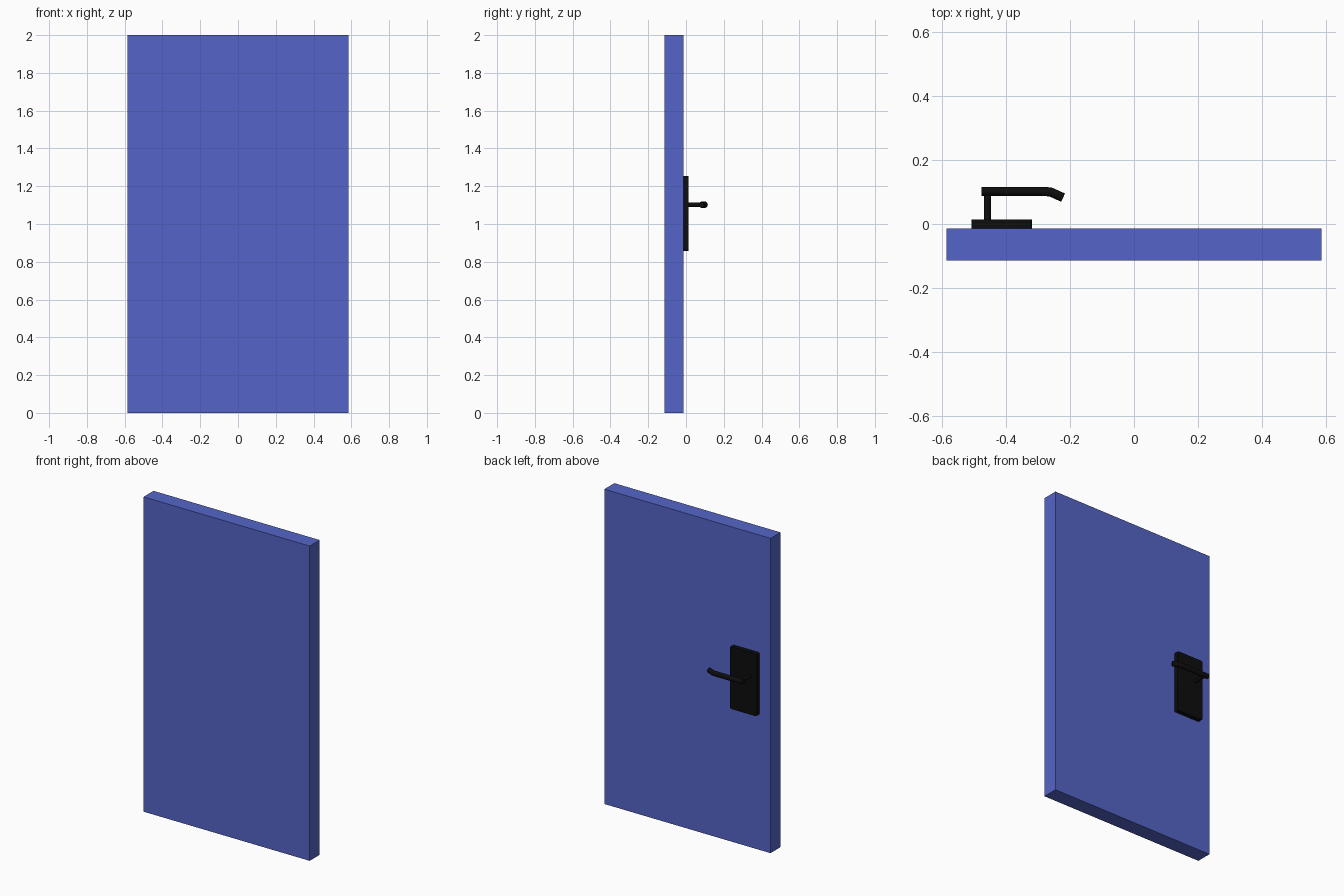
import bpy, bmesh, math
from mathutils import Vector

if "Cube" in bpy.data.objects:
    bpy.data.objects.remove(bpy.data.objects["Cube"])


def material(name, color):
    mat = bpy.data.materials.new(name)
    mat.diffuse_color = (*color, 1)
    mat.use_nodes = True
    mat.node_tree.nodes["Principled BSDF"].inputs["Base Color"].default_value = mat.diffuse_color
    return mat


def add_object(name, bm, mat, smooth=False):
    bmesh.ops.recalc_face_normals(bm, faces=bm.faces)
    mesh = bpy.data.meshes.new(name)
    bm.to_mesh(mesh)
    bm.free()
    mesh.materials.append(mat)
    obj = bpy.data.objects.new(name, mesh)
    bpy.context.collection.objects.link(obj)
    if smooth:
        bpy.ops.object.select_all(action='DESELECT')
        obj.select_set(True)
        bpy.context.view_layer.objects.active = obj
        bpy.ops.object.shade_smooth_by_angle(angle=math.radians(35))
    return obj


def box(name, lo, hi, mat, corner=0.0):
    """Box between two corners, optionally rounding the edges that run along y."""
    bm = bmesh.new()
    bmesh.ops.create_cube(bm, size=1)
    lo, hi = Vector(lo), Vector(hi)
    for v in bm.verts:
        v.co = (lo + hi) / 2 + v.co * (hi - lo)
    if corner:
        edges = [e for e in bm.edges
                 if abs(e.verts[0].co.y - e.verts[1].co.y) > 1e-4]
        bmesh.ops.bevel(bm, geom=edges, offset=corner, segments=4,
                        profile=0.5, affect='EDGES')
    return add_object(name, bm, mat, smooth=corner > 0)


def rod(name, path, width, height, z, mat, sides=20):
    """Sweep an oval along a flat path of (x, y) points, mitred at the bends."""
    pts = [Vector(p) for p in path]
    dirs = [(b - a).normalized() for a, b in zip(pts, pts[1:])]
    bm = bmesh.new()
    rings = []
    for i, p in enumerate(pts):
        d0, d1 = dirs[max(i - 1, 0)], dirs[min(i, len(dirs) - 1)]
        t = (d0 + d1).normalized()
        side = Vector((-t.y, t.x)) / t.dot(d0)
        ring = []
        for k in range(sides):
            a = math.tau * k / sides
            q = p + side * (width * math.cos(a))
            ring.append(bm.verts.new((q.x, q.y, z + height * math.sin(a))))
        rings.append(ring)
    for r0, r1 in zip(rings, rings[1:]):
        for k in range(sides):
            n = (k + 1) % sides
            bm.faces.new((r0[k], r0[n], r1[n], r1[k]))
    bm.faces.new(rings[0])
    bm.faces.new(rings[-1])
    return add_object(name, bm, mat, smooth=True)


blue = material("door_blue", (0.09, 0.13, 0.58))
black = material("handle_black", (0.004, 0.004, 0.004))

# Door slab
box("door_panel", (-0.584, -0.114, 0), (0.584, -0.014, 2), blue)

# Backing plate with rounded corners
box("handle_plate", (-0.507, -0.014, 0.858), (-0.318, 0.014, 1.254), black, 0.01)

# Spindle and bent lever
rod("handle_spindle", [(-0.457, 0.01), (-0.457, 0.1)], 0.011, 0.011, 1.102, black)
rod("handle_lever",
    [(-0.475, 0.101), (-0.272, 0.101), (-0.258, 0.099), (-0.221, 0.082)],
    0.0142, 0.0165, 1.102, black)
